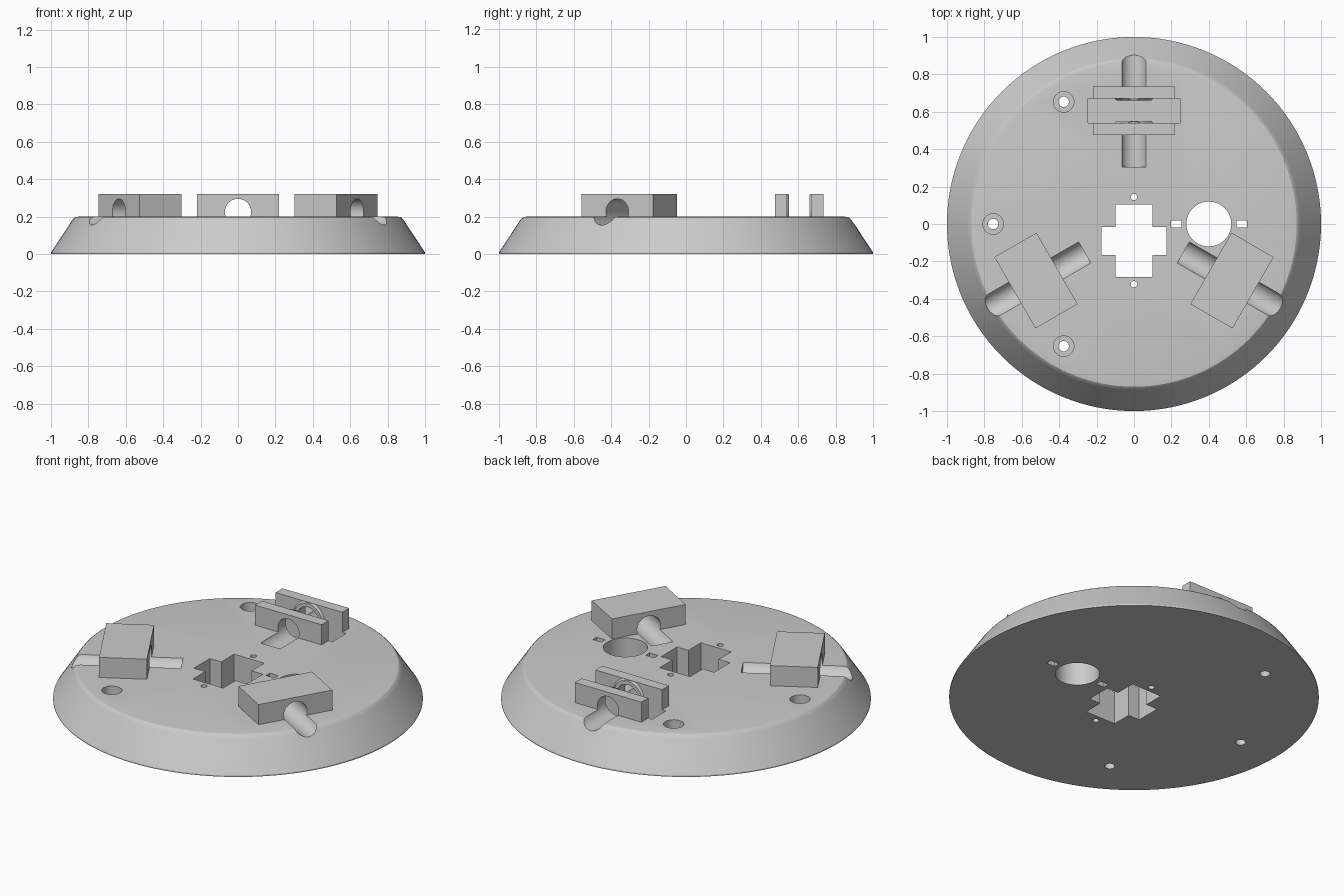
import bpy, bmesh, math
from mathutils import Matrix

if "Cube" in bpy.data.objects:
    bpy.data.objects.remove(bpy.data.objects["Cube"])

grey = bpy.data.materials.new("light grey plastic")
grey.diffuse_color = (0.6, 0.6, 0.6, 1)
grey.use_nodes = True
grey.node_tree.nodes["Principled BSDF"].inputs["Base Color"].default_value = grey.diffuse_color

TOP, RAIL_TOP, AXLE_Z = 0.2, 0.32, 0.225


def finish(name, bm):
    bmesh.ops.recalc_face_normals(bm, faces=bm.faces)
    me = bpy.data.meshes.new(name)
    bm.to_mesh(me)
    bm.free()
    me.materials.append(grey)
    ob = bpy.data.objects.new(name, me)
    bpy.context.collection.objects.link(ob)
    return ob


def box(name, x, y, z, turn=0):
    """Box from (min, max) ranges, turned about the z axis."""
    bm = bmesh.new()
    bmesh.ops.create_cube(bm, size=1)
    for v in bm.verts:
        v.co = [(r[0] + r[1]) / 2 + c * (r[1] - r[0]) for r, c in zip((x, y, z), v.co)]
    bm.transform(Matrix.Rotation(turn, 4, 'Z'))
    return finish(name, bm)


def lathe(name, profile, segments, matrix=Matrix(), closed=False, clip=None):
    """Turn (radius, height) points about the z axis, then place the result."""
    bm = bmesh.new()
    rings = [[bm.verts.new((r * math.cos(a), r * math.sin(a), z))
              for a in (2 * math.pi * i / segments for i in range(segments))]
             for r, z in profile]
    pairs = list(zip(rings, rings[1:]))
    if closed:
        pairs.append((rings[-1], rings[0]))
    else:
        bm.faces.new(rings[0])
        bm.faces.new(rings[-1])
    for lo, hi in pairs:
        for i in range(segments):
            j = (i + 1) % segments
            bm.faces.new((lo[i], lo[j], hi[j], hi[i]))
    bm.transform(matrix)
    if clip is not None:
        bmesh.ops.bisect_plane(bm, geom=bm.verts[:] + bm.edges[:] + bm.faces[:],
                               plane_co=(0, 0, clip), plane_no=(0, 0, 1), clear_outer=True)
    return finish(name, bm)


def hole(x, y, radius, z0=-0.1, segments=32):
    return lathe("hole_cutter", [(radius, z0), (radius, 0.5)], segments,
                 Matrix.Translation((x, y, 0)))


def combine(target, other, operation):
    mod = target.modifiers.new("combine", 'BOOLEAN')
    mod.operation, mod.solver, mod.object = operation, 'EXACT', other
    bpy.context.view_layer.objects.active = target
    bpy.ops.object.modifier_apply(modifier=mod.name)
    bpy.data.objects.remove(other)


def smooth(ob):
    bpy.ops.object.select_all(action='DESELECT')
    ob.select_set(True)
    bpy.context.view_layer.objects.active = ob
    bpy.ops.object.shade_smooth_by_angle(angle=math.radians(30))


# Round base with sloping rim and softened top edge
base = lathe("base_plate", [(1, 0), (1, 0.008), (0.888, 0.178), (0.88, 0.189),
                            (0.87, 0.197), (0.85, TOP)], 128)

# Three wheel mounts: twin rails, wheel pocket, axle channel, bearing collars
for turn in (0, math.radians(120), math.radians(-120)):
    combine(base, box("rails", (-0.22, 0.22), (0.475, 0.735), (0.15, RAIL_TOP), turn), 'UNION')
    combine(base, box("pocket", (-0.245, 0.245), (0.54, 0.67), (0.03, 0.5), turn), 'DIFFERENCE')
    spin = Matrix.Rotation(turn, 4, 'Z')
    lay = Matrix.Rotation(math.radians(-90), 4, 'X')
    channel = lathe("channel", [(0.07, 0.305), (0.07, 1.1)], 48,
                    spin @ Matrix.Translation((0, 0, AXLE_Z)) @ lay)
    combine(base, channel, 'DIFFERENCE')
    for y, tip in ((0.54, 0.55), (0.67, 0.66)):
        collar = lathe("bearing_collar", [(0.07, y), (0.102, y), (0.092, tip), (0.07, tip)], 48,
                       spin @ Matrix.Translation((0, 0, AXLE_Z)) @ lay, True, RAIL_TOP)
        smooth(collar)

# Cross-shaped opening with two pin holes
combine(base, box("cross_a", (-0.1, 0.1), (-0.283, 0.105), (-0.1, 0.5)), 'DIFFERENCE')
combine(base, box("cross_b", (-0.175, 0.175), (-0.165, -0.015), (-0.1, 0.5)), 'DIFFERENCE')
for y in (0.145, -0.322):
    combine(base, hole(0, y, 0.017), 'DIFFERENCE')

# Large round opening flanked by two slots
combine(base, hole(0.4, 0, 0.12, segments=64), 'DIFFERENCE')
for x in (0.225, 0.575):
    combine(base, box("slot", (x - 0.028, x + 0.028), (-0.018, 0.018), (-0.1, 0.5)), 'DIFFERENCE')

# Counterbored screw holes
for x, y in ((-0.753, 0), (-0.376, 0.653), (-0.376, -0.653)):
    combine(base, hole(x, y, 0.055, 0.1), 'DIFFERENCE')
    combine(base, hole(x, y, 0.028), 'DIFFERENCE')

smooth(base)
